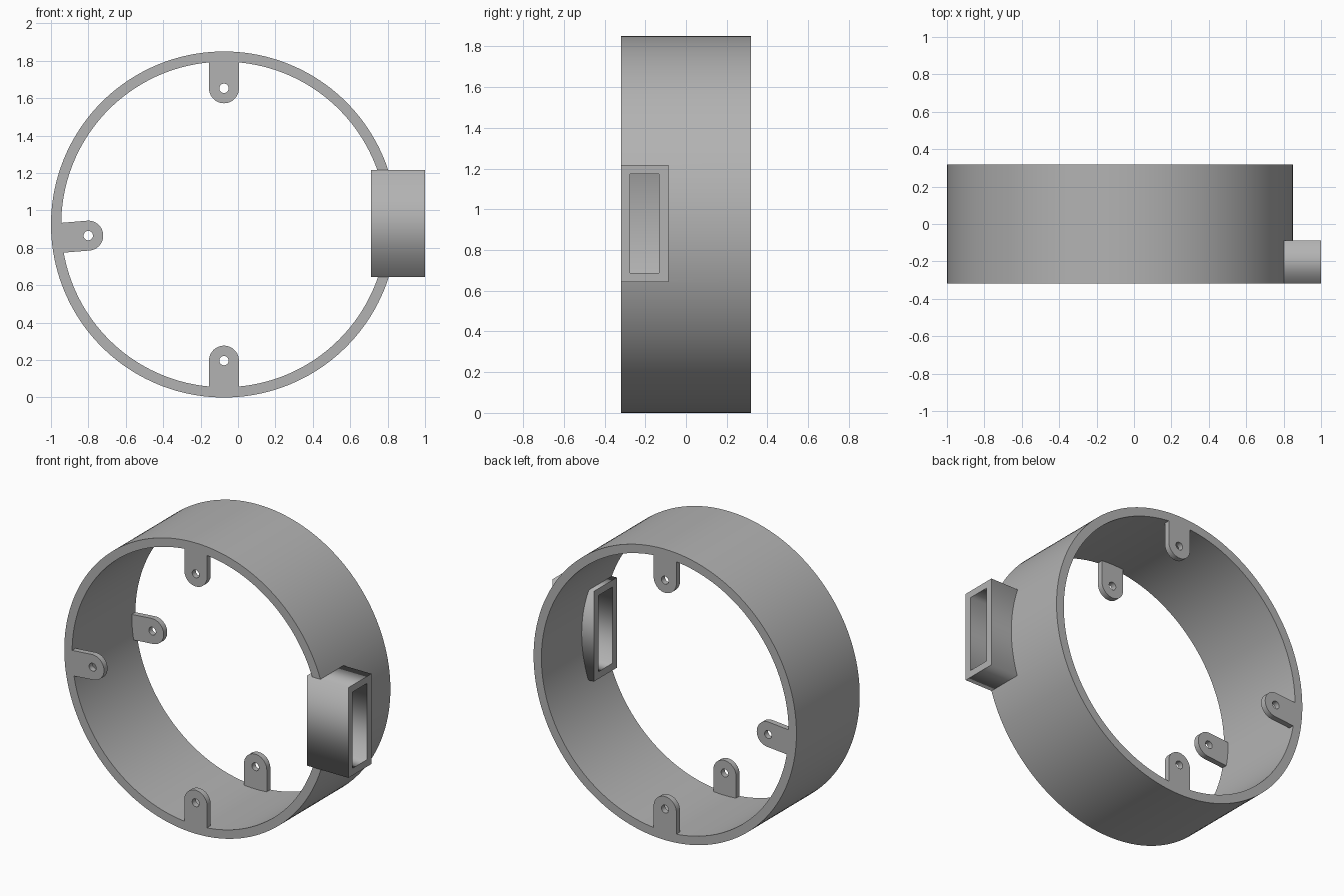
import bpy, bmesh, math
from mathutils import Matrix

if "Cube" in bpy.data.objects:
    bpy.data.objects.remove(bpy.data.objects["Cube"])

# Main dimensions
CX, CZ = -0.075, 0.925
R_OUT, R_IN = 0.925, 0.87
HALF = 0.318
TAB_R, TAB_DIST, TAB_T = 0.08, 0.728, 0.036

grey = bpy.data.materials.new("plain grey")
grey.use_nodes = True
COLOUR = (0.45, 0.45, 0.45, 1)
grey.diffuse_color = COLOUR
grey.node_tree.nodes["Principled BSDF"].inputs["Base Color"].default_value = COLOUR


def arc(radius, start=0.0, sweep=360.0, n=160, cx=0.0):
    """Points on an arc; a full turn leaves out the repeated end point."""
    count = n if sweep == 360 else n + 1
    angles = [math.radians(start + sweep * i / n) for i in range(count)]
    return [(cx + radius * math.cos(a), radius * math.sin(a)) for a in angles]


def rect(a0, a1, b0, b1):
    return [(a0, b0), (a1, b0), (a1, b1), (a0, b1)]


def plate(name, outlines, thickness, matrix):
    """Extrude an outline, with any inner outlines as holes, into a solid."""
    curve = bpy.data.curves.new(name + "_profile", 'CURVE')
    curve.dimensions = '2D'
    curve.fill_mode = 'BOTH'
    curve.extrude = thickness / 2
    for pts in outlines:
        spline = curve.splines.new('POLY')
        spline.points.add(len(pts) - 1)
        for p, (x, y) in zip(spline.points, pts):
            p.co = (x, y, 0, 1)
        spline.use_cyclic_u = True
    source = bpy.data.objects.new(name + "_profile", curve)
    bpy.context.collection.objects.link(source)
    deps = bpy.context.evaluated_depsgraph_get()
    mesh = bpy.data.meshes.new_from_object(source.evaluated_get(deps))
    bpy.data.objects.remove(source)
    bpy.data.curves.remove(curve)

    bm = bmesh.new()
    bm.from_mesh(mesh)
    bmesh.ops.remove_doubles(bm, verts=bm.verts, dist=0.0001)
    bm.transform(matrix)
    bmesh.ops.recalc_face_normals(bm, faces=bm.faces)
    bm.to_mesh(mesh)
    bm.free()
    mesh.name = name
    mesh.materials.clear()
    mesh.materials.append(grey)
    obj = bpy.data.objects.new(name, mesh)
    bpy.context.collection.objects.link(obj)
    return obj


def smooth(obj):
    bpy.ops.object.select_all(action='DESELECT')
    obj.select_set(True)
    bpy.context.view_layer.objects.active = obj
    bpy.ops.object.shade_smooth_by_angle(angle=math.radians(30))


# Profile planes: upright facing the front, and upright facing the side
upright = Matrix.Rotation(math.pi / 2, 4, 'X')
sideways = Matrix(((0, 0, 1, 0), (1, 0, 0, 0), (0, 1, 0, 0), (0, 0, 0, 1)))

# Round band
ring = plate("ring", [arc(R_OUT), arc(R_IN)], 2 * HALF,
             Matrix.Translation((CX, 0, CZ)) @ upright)

# Open rectangular sleeve through the side of the band
X0, X1, Z0, Z1, Y1 = 0.71, 1.0, 0.643, 1.217, -0.087
at_side = Matrix.Translation(((X0 + X1) / 2, 0, 0)) @ sideways
plate("side_sleeve", [rect(-HALF, Y1, Z0, Z1), rect(-0.275, -0.132, 0.688, 1.173)],
      X1 - X0, at_side)

# Clear the band where the sleeve passes through it
cutter = plate("sleeve_cutter", [rect(-HALF - 0.1, Y1, Z0, Z1)], X1 - X0, at_side)
cutter.hide_render = True
cutter.hide_viewport = True
cut = ring.modifiers.new("sleeve_gap", 'BOOLEAN')
cut.operation = 'DIFFERENCE'
cut.solver = 'EXACT'
cut.object = cutter
bpy.context.view_layer.objects.active = ring
bpy.ops.object.modifier_apply(modifier=cut.name)
bpy.data.objects.remove(cutter)
smooth(ring)

# Screw tabs pointing inward, flush with both rims
root = R_IN + 0.008
tab_outline = [(root, TAB_R)] + arc(TAB_R, 90, 180, 32, TAB_DIST) + [(root, -TAB_R)]
tab_hole = arc(0.025, n=32, cx=TAB_DIST)
for place, angle in (("top", 90), ("right", 184.7), ("bottom", 270)):
    for end, sign in (("front", -1), ("back", 1)):
        turn = Matrix.Rotation(math.radians(angle), 4, 'Z')
        spot = Matrix.Translation((CX, sign * (HALF - TAB_T / 2), CZ))
        smooth(plate(f"{end}_{place}_tab", [tab_outline, tab_hole], TAB_T,
                     spot @ upright @ turn))
